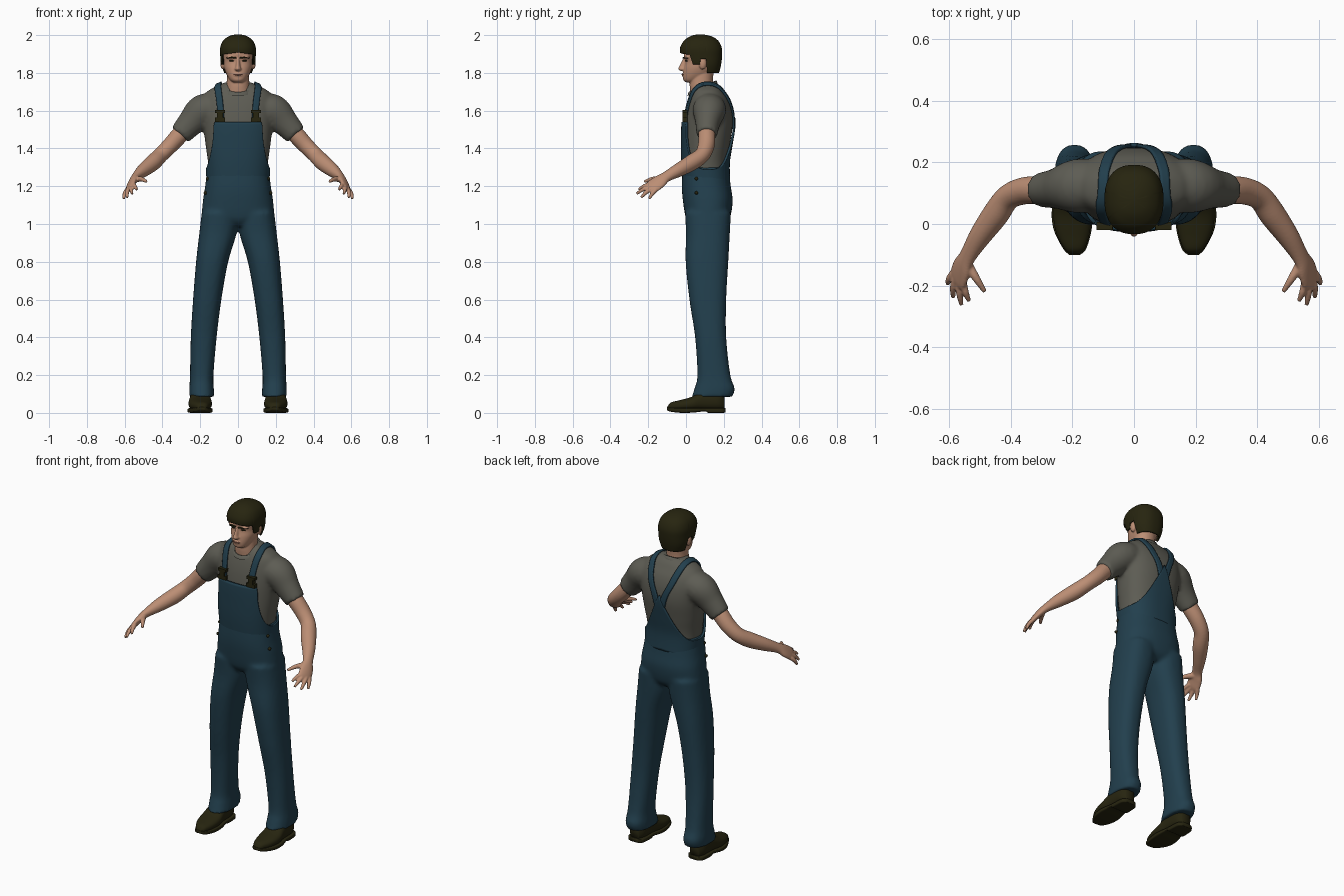
import bpy, bmesh, math
from mathutils import Vector, Matrix

cube = bpy.data.objects.get("Cube")
if cube:
    bpy.data.objects.remove(cube)


def material(name, rgb):
    m = bpy.data.materials.new(name)
    m.use_nodes = True
    m.diffuse_color = (*rgb, 1)
    m.node_tree.nodes["Principled BSDF"].inputs["Base Color"].default_value = (*rgb, 1)
    return m


DENIM = material("denim blue", (.016, .05, .075))
SHIRT = material("shirt grey", (.11, .108, .088))
SKIN = material("skin", (.5, .27, .175))
DARK = material("dark olive brown", (.02, .018, .005))
LIPS = material("lips", (.28, .12, .085))


def smooth_keys(keys, n=6):
    """Catmull-Rom interpolation of key tuples."""
    keys = [Vector(k) for k in keys]
    ext = [keys[0]] + keys + [keys[-1]]
    out = []
    for a, b, c, d in zip(ext, ext[1:], ext[2:], ext[3:]):
        for i in range(n):
            t = i / n
            out.append(b + ((c - a) * t + (a * 2 - b * 5 + c * 4 - d) * t * t
                            + (b * 3 - a - c * 3 + d) * t ** 3) / 2)
    return out + [keys[-1]]


def lookup(table, z):
    for a, b in zip(table, table[1:]):
        if z <= b[0]:
            return a.lerp(b, max(0, (z - a[0]) / (b[0] - a[0])))
    return table[-1]


def oval(angle, a0, a1, b0, b1, e=2.4):
    c, s = math.cos(angle), math.sin(angle)
    u = math.copysign(abs(c) ** (2 / e), c)
    v = math.copysign(abs(s) ** (2 / e), s)
    return (a0 + a1 + (a1 - a0) * u) / 2, (b0 + b1 + (b1 - b0) * v) / 2


def bridge(bm, rings, caps=(True, True)):
    rows = [[bm.verts.new(p) for p in ring] for ring in rings]
    n = len(rows[0])
    for r, q in zip(rows, rows[1:]):
        for i in range(n):
            bm.faces.new((r[i], r[(i + 1) % n], q[(i + 1) % n], q[i]))
    for row, cap in zip((rows[0], rows[-1]), caps):
        if cap:
            bm.faces.new(row)


def loft(bm, keys, axis="z", side=1, sides=32, e=2.4):
    """Oval sections along z (x and y extents) or along y (x and z extents)."""
    rings = []
    for t, *box in smooth_keys(keys):
        pts = [oval(math.tau * i / sides, *box, e) for i in range(sides)]
        rings.append([(a * side, b, t) if axis == "z" else (a * side, t, b) for a, b in pts])
    bridge(bm, rings)


def tube(bm, keys, side=1, sides=20, n=5):
    """Limb along a path of x, y, z, thickness radius, width radius."""
    path, rings = smooth_keys(keys, n), []
    for i, k in enumerate(path):
        t = (path[min(i + 1, len(path) - 1)] - path[max(i - 1, 0)]).to_3d().normalized()
        b = t.cross(Vector((.75, 0, .66))).normalized()
        a = b.cross(t)
        ring = []
        for j in range(sides):
            w = math.tau * j / sides
            p = Vector(k[:3]) + a * k[3] * math.cos(w) + b * k[4] * math.sin(w)
            ring.append((p.x * side, p.y, p.z))
        rings.append(ring)
    bridge(bm, rings)


def shell(bm, table, low, high, grow=0, columns=144, rows=24, cap=False):
    """Garment or hair wrapped round a lofted form, with shaped edges."""
    def point(w, z):
        k = lookup(table, z)
        x, y = oval(w, k[1] - grow, k[2] + grow, k[3] - grow, k[4] + grow)
        return Vector((x, y, z))
    cols = []
    for i in range(columns):
        w = math.tau * i / columns
        z0, z1 = low(w), high(w)
        cols.append([point(w, z0 + (z1 - z0) * j / rows) for j in range(rows + 1)])
    bridge(bm, list(zip(*cols)), (False, cap))


def blob(bm, loc, radii):
    bmesh.ops.create_uvsphere(bm, u_segments=20, v_segments=12, radius=1,
                              matrix=Matrix.Translation(loc) @ Matrix.Diagonal((*radii, 1)))


def box(bm, loc, size):
    bmesh.ops.create_cube(bm, size=1, matrix=Matrix.Translation(loc) @ Matrix.Diagonal((*size, 1)))


def finish(name, bm, mat, voxel=0, relax=2, mirror=False, thick=0, wrap=None, smooth=True):
    bmesh.ops.recalc_face_normals(bm, faces=bm.faces)
    me = bpy.data.meshes.new(name)
    for f in bm.faces:
        f.smooth = smooth
    bm.to_mesh(me)
    bm.free()
    me.materials.append(mat)
    ob = bpy.data.objects.new(name, me)
    bpy.context.collection.objects.link(ob)
    if wrap:
        m = ob.modifiers.new("Wrap", "SHRINKWRAP")
        m.target, m.offset, m.wrap_mode = wrap, .007, "ABOVE_SURFACE"
    if voxel:
        m = ob.modifiers.new("Blend", "REMESH")
        m.mode, m.voxel_size, m.use_smooth_shade = "VOXEL", voxel, True
        m = ob.modifiers.new("Relax", "SMOOTH")
        m.factor, m.iterations = .5, relax
    if thick:
        m = ob.modifiers.new("Thickness", "SOLIDIFY")
        m.thickness, m.offset = thick, 0
    if mirror:
        ob.modifiers.new("Mirror", "MIRROR")
    return ob


def symmetric(keys):
    return [(z, -h, h, f, b) for z, h, f, b in keys]


# Shirt: torso with blended sleeves
torso = symmetric([(1.2, .15, 0, .22), (1.32, .158, -.01, .217), (1.42, .172, -.012, .232),
                   (1.52, .183, -.01, .247), (1.6, .188, 0, .243), (1.66, .185, .015, .225),
                   (1.7, .165, .03, .2), (1.73, .115, .045, .18), (1.75, .07, .06, .155)])
bm = bmesh.new()
loft(bm, torso, sides=48)
for s in (-1, 1):
    tube(bm, [(.1, .125, 1.62, .07, .08), (.185, .123, 1.6, .087, .088),
              (.25, .115, 1.535, .072, .066), (.307, .11, 1.472, .059, .055)], s, 32)
shirt = finish("shirt", bm, SHIRT, .011, 5)

# Collar ring
bm = bmesh.new()
bridge(bm, [[(.074 * math.cos(a) * r, .088 + .072 * math.sin(a) * r, 1.723 + .03 * math.sin(a) + h)
             for a in (math.tau * i / 40 for i in range(40))]
            for r, h in ((1.12, -.015), (1.03, .006), (.95, .006), (.9, -.015))], (False, False))
finish("shirt_collar", bm, SHIRT)

# Trousers: hips and legs
bm = bmesh.new()
loft(bm, symmetric([(.99, .14, .03, .2), (1.03, .188, 0, .232), (1.12, .186, -.016, .247),
                    (1.2, .174, -.022, .237), (1.3, .162, -.018, .224)]), sides=48)
for s in (-1, 1):
    loft(bm, [(.085, .125, .258, .03, .245), (.13, .128, .258, .045, .258), (.2, .13, .254, .06, .235),
              (.4, .113, .25, .048, .213), (.6, .088, .238, .018, .213), (.8, .052, .222, -.002, .224),
              (.95, .008, .205, 0, .232), (1.06, 0, .192, -.006, .238)], "z", s)
finish("overall_trousers", bm, DENIM, .011, 4)


# Overall bib: square front, scooped sides, tapered back
def bib_edge(w):
    x = abs(oval(w, -.17, .17, 0, 1)[0])
    if math.sin(w) < 0:
        return 1.54 - .25 * max(0, (x - .112) / .058) ** .5
    return 1.29 + .27 * (1 - x / .17) ** 1.6


bm = bmesh.new()
shell(bm, smooth_keys(torso), lambda w: 1.22, bib_edge, .009)
finish("overall_bib", bm, DENIM, thick=.012)

# Shoulder straps wrapped over the shirt
bm = bmesh.new()
path = smooth_keys([(.096, -.02, 1.53), (.096, -.005, 1.61), (.103, .03, 1.69), (.11, .1, 1.76),
                    (.098, .18, 1.73), (.07, .24, 1.64), (.035, .26, 1.56), (.015, .26, 1.49)], 8)
rows = [[bm.verts.new((p.x + .018 * j, p.y, p.z)) for j in (-1, -.5, 0, .5, 1)] for p in path]
for r, q in zip(rows, rows[1:]):
    for j in range(4):
        bm.faces.new((r[j], r[j + 1], q[j + 1], q[j]))
finish("shoulder_straps", bm, DENIM, mirror=True, thick=.01, wrap=shirt)

# Strap buckles and hip buttons
bm = bmesh.new()
for width, z, h in ((.052, 1.596, .016), (.032, 1.575, .03), (.054, 1.552, .022)):
    box(bm, (.095, -.006, z), (width, .026, h))
finish("strap_buckles", bm, DARK, mirror=True, smooth=False)
bm = bmesh.new()
for z, x in ((1.24, .16), (1.165, .172)):
    blob(bm, (x, .055, z), (.01, .009, .009))
finish("hip_buttons", bm, DARK, mirror=True)

# Shoes: upper, sole and heel
bm = bmesh.new()
loft(bm, [(-.097, .178, .207, .018, .035), (-.08, .16, .226, .014, .055), (-.03, .144, .252, .012, .068),
          (.03, .138, .262, .012, .085), (.09, .145, .255, .012, .118), (.17, .15, .25, .012, .12),
          (.205, .17, .23, .015, .1)], "y")
finish("shoe_uppers", bm, DARK, mirror=True)
bm = bmesh.new()
loft(bm, [(-.1, .175, .21, .014, .03), (-.08, .155, .23, .006, .028), (-.02, .138, .26, 0, .026),
          (.04, .135, .267, .002, .026), (.1, .145, .255, .008, .026), (.12, .145, .255, 0, .026),
          (.19, .15, .25, 0, .026), (.21, .17, .23, .002, .026)], "y", e=6)
finish("shoe_soles", bm, DARK, mirror=True)

# Arms, hands and fingers
bm = bmesh.new()
tube(bm, [(.26, .11, 1.52, .04, .04), (.305, .11, 1.475, .046, .045), (.36, .107, 1.415, .043, .044),
          (.41, .085, 1.365, .041, .041), (.45, .03, 1.325, .043, .043), (.5, -.04, 1.285, .036, .036),
          (.54, -.105, 1.25, .023, .03), (.558, -.14, 1.225, .019, .04), (.57, -.175, 1.2, .015, .042),
          (.576, -.19, 1.188, .01, .036)], sides=24)
fingers = [((.588, -.16, 1.18), (.605, -.195, 1.133)), ((.58, -.175, 1.19), (.587, -.238, 1.14)),
           ((.568, -.18, 1.2), (.56, -.262, 1.16)), ((.555, -.185, 1.21), (.535, -.25, 1.182))]
for root, tip in fingers:
    mid = Vector(root).lerp(Vector(tip), .55) + Vector((.003, 0, .006))
    tube(bm, [(*root, .012, .012), (*mid, .011, .011), (*tip, .007, .007)], sides=12)
tube(bm, [(.545, -.125, 1.235, .016, .02), (.513, -.175, 1.238, .013, .013),
          (.484, -.22, 1.224, .007, .008)], sides=12)
finish("arms_and_hands", bm, SKIN, .0045, 2, mirror=True)

# Head: skull, neck, nose, brow, lips ridge and ears
bm = bmesh.new()
loft(bm, symmetric([(1.75, .025, 0, .06), (1.762, .042, -.014, .09), (1.79, .06, -.016, .13),
                    (1.825, .073, -.012, .155), (1.86, .078, -.005, .168), (1.9, .081, -.012, .172),
                    (1.94, .077, 0, .168), (1.98, .045, .035, .13)]), sides=40, e=2.2)
loft(bm, symmetric([(1.64, .08, .03, .17), (1.7, .067, .022, .152), (1.75, .06, .02, .142),
                    (1.83, .06, .03, .15)]), e=2.1)
loft(bm, symmetric([(1.81, .012, -.028, .02), (1.82, .018, -.042, .02), (1.835, .013, -.036, .02),
                    (1.875, .008, -.016, .02)]), e=2)
blob(bm, (0, -.008, 1.79), (.026, .014, .012))
for s in (-1, 1):
    blob(bm, (s * .033, .006, 1.882), (.03, .018, .008))
    blob(bm, (s * .08, .088, 1.85), (.014, .02, .032))
finish("head", bm, SKIN, .004, 3)

# Eyes, eyebrows and mouth
bm = bmesh.new()
blob(bm, (.032, .004, 1.864), (.015, .009, .005))
for i in range(7):
    blob(bm, (.014 + .007 * i, -.012 + .0005 * i * i, 1.879 + .003 * math.sin(i / 2)), (.007, .007, .004))
finish("eyes_and_brows", bm, DARK, mirror=True)
bm = bmesh.new()
blob(bm, (0, -.014, 1.791), (.024, .01, .005))
finish("mouth", bm, LIPS)


# Hair cap: fringe, sideburns, clear of the ears, full at the nape
def hair_edge(w):
    y = oval(w, 0, 1, -.02, .185)[1]
    if y < .025:
        return 1.908 - .012 * abs(math.cos(w))
    return 1.845 if y < .07 else 1.875 if y < .108 else 1.8


bm = bmesh.new()
hair = symmetric([(1.79, .066, .01, .168), (1.84, .084, -.005, .181), (1.89, .09, -.024, .187),
                  (1.93, .091, -.028, .186), (1.965, .078, -.01, .17), (1.985, .056, .015, .145),
                  (1.996, .032, .04, .115), (2, .01, .065, .09)])
shell(bm, smooth_keys(hair), hair_edge, lambda w: 2, cap=True)
finish("hair", bm, DARK, thick=.008)
